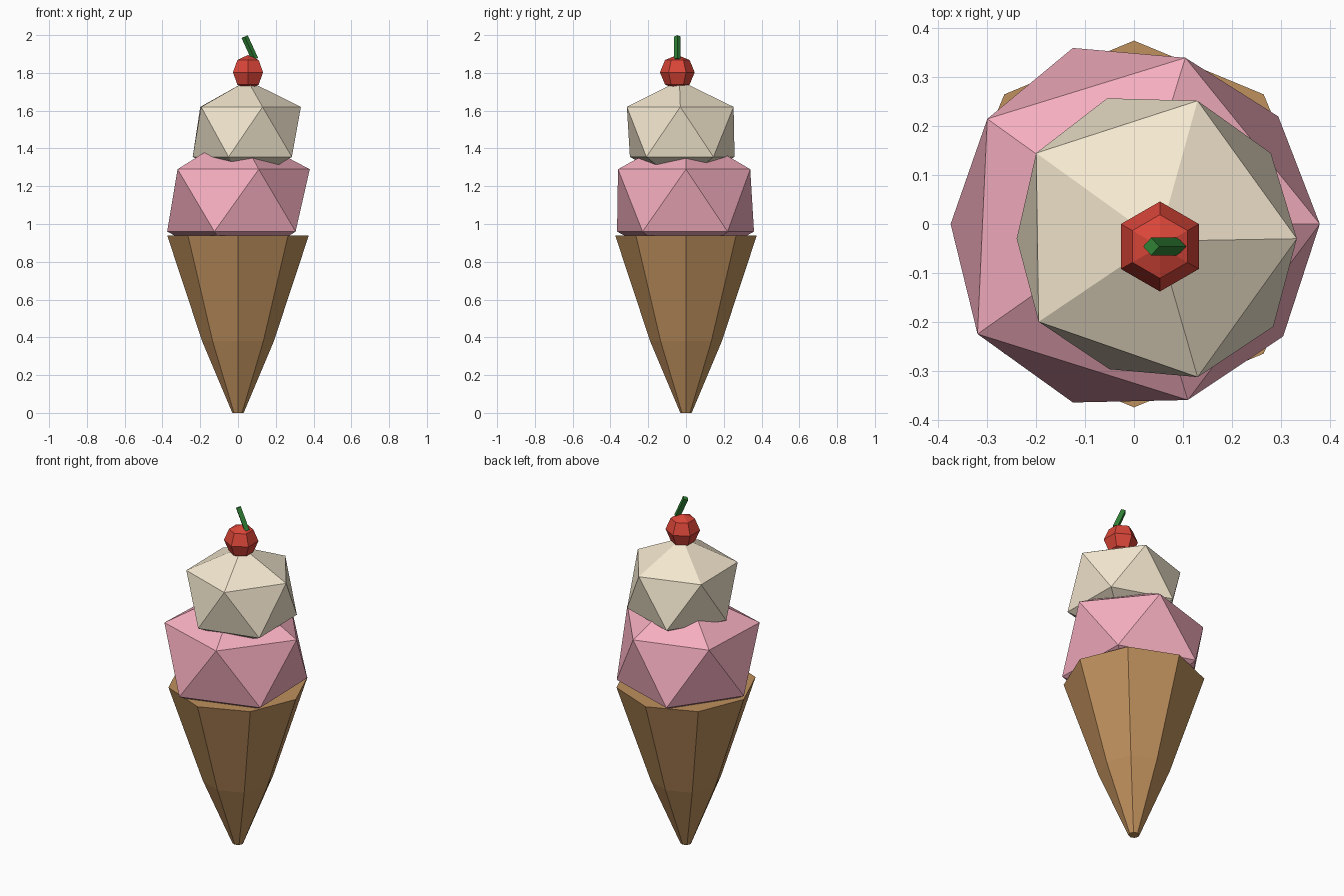
import bpy, bmesh
from math import sin, cos, pi, atan2
from mathutils import Matrix

if "Cube" in bpy.data.objects:
    bpy.data.objects.remove(bpy.data.objects["Cube"])


def finish(bm, name, colour):
    bmesh.ops.recalc_face_normals(bm, faces=bm.faces)
    mesh = bpy.data.meshes.new(name)
    bm.to_mesh(mesh)
    bm.free()
    mat = bpy.data.materials.new(name + "_colour")
    mat.diffuse_color = (*colour, 1)
    mat.use_nodes = True
    mat.node_tree.nodes["Principled BSDF"].inputs["Base Color"].default_value = mat.diffuse_color
    mesh.materials.append(mat)
    obj = bpy.data.objects.new(name, mesh)
    bpy.context.collection.objects.link(obj)
    return obj


def lathe(name, profile, sides, colour, phase=0.0, matrix=Matrix()):
    """Turn (radius, z) points around z; zero radius is a pole, open ends are capped."""
    bm = bmesh.new()
    rings = []
    for r, z in profile:
        n = sides if r else 1
        rings.append([bm.verts.new((r * cos(phase + 2 * pi * i / sides),
                                    r * sin(phase + 2 * pi * i / sides), z)) for i in range(n)])
    for a, b in zip(rings, rings[1:]):
        for i in range(sides):
            j = (i + 1) % sides
            corners = [a[i % len(a)], a[j % len(a)], b[j % len(b)], b[i % len(b)]]
            bm.faces.new(list(dict.fromkeys(corners)))
    for ring in (rings[0], rings[-1]):
        if len(ring) > 1:
            bm.faces.new(ring)
    bm.transform(matrix)
    return finish(bm, name, colour)


def scoop(name, bottom, lower, upper, top, z_low, z_up, colour):
    """Slightly uneven icosahedron: two poles and two staggered five-point rings."""
    bm = bmesh.new()
    b, t = bm.verts.new(bottom), bm.verts.new(top)
    lo = [bm.verts.new((x, y, z_low)) for x, y in lower]
    up = [bm.verts.new((x, y, z_up)) for x, y in upper]
    for i in range(5):
        j = (i + 1) % 5
        for tri in ((b, lo[j], lo[i]), (lo[i], lo[j], up[j]),
                    (lo[i], up[j], up[i]), (up[i], up[j], t)):
            bm.faces.new(tri)
    return finish(bm, name, colour)


# Wafer cone
lathe("cone", [(0.03, 0), (0.19, 0.38), (0.375, 0.94)], 8, (0.52, 0.28, 0.11))

# Scoops, rings listed counter-clockwise
scoop("strawberry_scoop", (0, 0, 0.76),
      [(0.305, -0.23), (0.295, 0.22), (-0.125, 0.36), (-0.375, 0), (-0.125, -0.365)],
      [(0.11, -0.36), (0.38, 0), (0.105, 0.34), (-0.30, 0.215), (-0.32, -0.225)],
      (0, 0, 1.49), 0.96, 1.29, (0.91, 0.42, 0.52))
scoop("vanilla_scoop", (0.045, -0.03, 1.21),
      [(0.285, -0.21), (0.28, 0.145), (-0.055, 0.257), (-0.24, -0.03), (-0.05, -0.297)],
      [(0.13, -0.313), (0.333, -0.03), (0.13, 0.252), (-0.20, 0.145), (-0.195, -0.20)],
      (0.05, -0.035, 1.76), 1.355, 1.62, (0.9, 0.8, 0.62))

# Cherry
R = 0.092
lathe("cherry", [(R * abs(sin(a)) if 0 < k < 4 else 0, -R * cos(a))
                 for k, a in ((k, k * pi / 4) for k in range(5))],
      6, (0.7, 0.06, 0.04), pi / 2, Matrix.Translation((0.053, -0.046, 1.803)))

# Leaning stem
lean = Matrix.Translation((0.09, -0.046, 1.872)) @ Matrix.Rotation(-atan2(0.055, 0.12), 4, 'Y')
lathe("cherry_stem", [(0.018, 0), (0.018, 0.132)], 4, (0.03, 0.22, 0.035), 0, lean)
